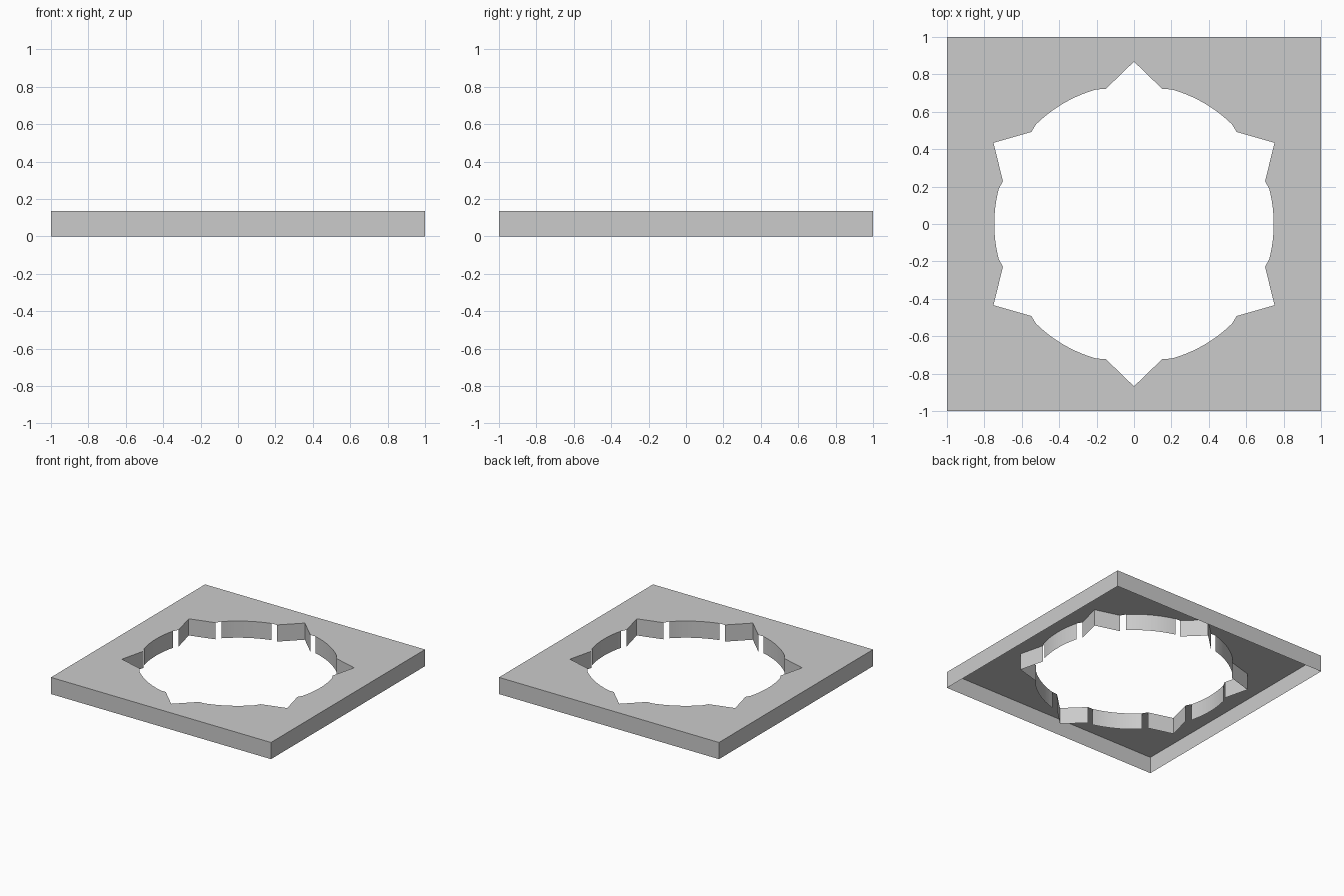
import bpy, bmesh
from math import sin, cos, radians

if "Cube" in bpy.data.objects:
    bpy.data.objects.remove(bpy.data.objects["Cube"])

H = 0.137          # plate height
TIP, ARC = 0.868, 0.747   # star tip radius, arc radius


def polar(r, deg):
    return (r * cos(radians(deg)), r * sin(radians(deg)))


# one sixth of the opening: star point flanks, then a rounded arc
def sector(deg):
    flank = [polar(0.737, deg - 11.9), polar(TIP, deg), polar(0.737, deg + 11.9)]
    arc = [polar(ARC, deg + 15.4 + 29.2 * i / 16) for i in range(17)]
    return flank, arc


def make_object(name, bm):
    mesh = bpy.data.meshes.new(name)
    bm.to_mesh(mesh)
    bm.free()
    obj = bpy.data.objects.new(name, mesh)
    bpy.context.collection.objects.link(obj)
    return obj


# upright strip wall along a path
def wall(bm, path, z0, z1):
    lo = [bm.verts.new((x, y, z0)) for x, y in path]
    hi = [bm.verts.new((x, y, z1)) for x, y in path]
    for i in range(len(path) - 1):
        bm.faces.new((lo[i], lo[i + 1], hi[i + 1], hi[i]))


square = [(-1, -1), (1, -1), (1, 1), (-1, 1)]
sectors = [sector(30 + 60 * k) for k in range(6)]
opening = [p for flank, arc in sectors for p in flank + arc]

# top panel with the star-shaped opening
bm = bmesh.new()
edges = []
for loop in (square, opening):
    vs = [bm.verts.new((x, y, H)) for x, y in loop]
    edges += [bm.edges.new((vs[i - 1], vs[i])) for i in range(len(vs))]
bmesh.ops.triangle_fill(bm, edges=edges, use_beauty=True, normal=(0, 0, 1))
for f in bm.faces:
    if f.normal.z < 0:
        f.normal_flip()
make_object("top_panel", bm)

# outer skirt, open underneath
bm = bmesh.new()
wall(bm, square + square[:1], 0, H)
make_object("outer_skirt", bm)

# opening liner: separate strips leaving narrow slots between points and arcs
bm = bmesh.new()
for flank, arc in sectors:
    wall(bm, flank[::-1], 0, H)
    wall(bm, arc[::-1], 0, H)
make_object("opening_liner", bm)
